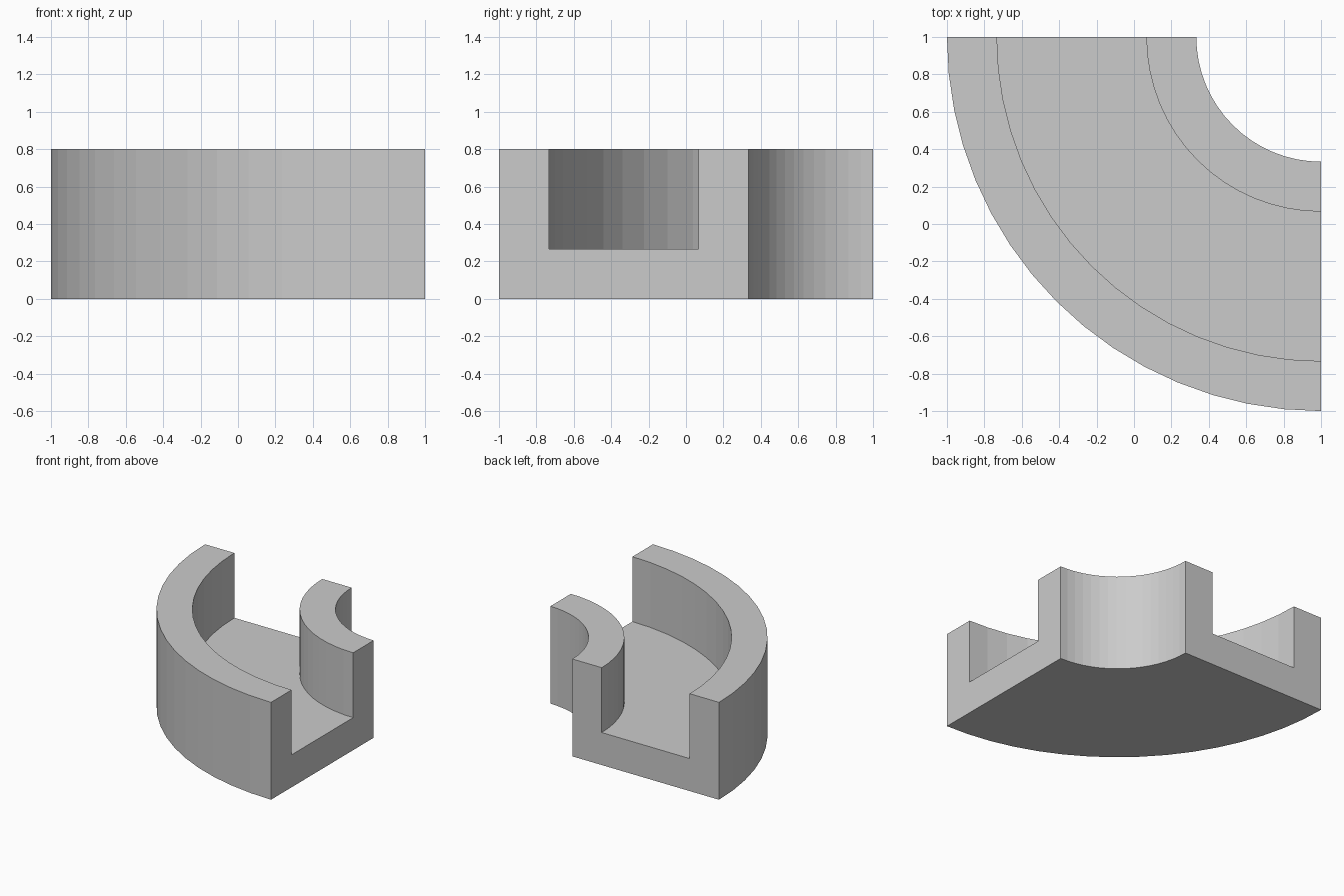
import bpy, bmesh
from math import pi
from mathutils import Matrix

if "Cube" in bpy.data.objects:
    bpy.data.objects.remove(bpy.data.objects["Cube"])

# U-shaped channel profile as (radius, height)
R_IN, R_OUT, WALL, TOP, FLOOR = 0.667, 2.0, 0.267, 0.8, 0.267
profile = [
    (R_IN, 0), (R_OUT, 0), (R_OUT, TOP), (R_OUT - WALL, TOP),
    (R_OUT - WALL, FLOOR), (R_IN + WALL, FLOOR), (R_IN + WALL, TOP), (R_IN, TOP),
]

# Sweep the profile a quarter turn around the corner (1, 1)
SEGMENTS = 16
bm = bmesh.new()
rings = []
for i in range(SEGMENTS + 1):
    turn = Matrix.Translation((1, 1, 0)) @ Matrix.Rotation(pi + i * pi / 2 / SEGMENTS, 4, 'Z')
    ring = [bm.verts.new((r, 0, z)) for r, z in profile]
    bmesh.ops.transform(bm, matrix=turn, verts=ring)
    rings.append(ring)
n = len(profile)
for a, b in zip(rings, rings[1:]):
    for k in range(n):
        bm.faces.new((a[k], a[(k + 1) % n], b[(k + 1) % n], b[k]))

# End caps
bm.faces.new(rings[0])
bm.faces.new(rings[-1])
bmesh.ops.recalc_face_normals(bm, faces=bm.faces)

mesh = bpy.data.meshes.new("curved_channel")
bm.to_mesh(mesh)
bm.free()
bpy.context.collection.objects.link(bpy.data.objects.new("curved_channel", mesh))
